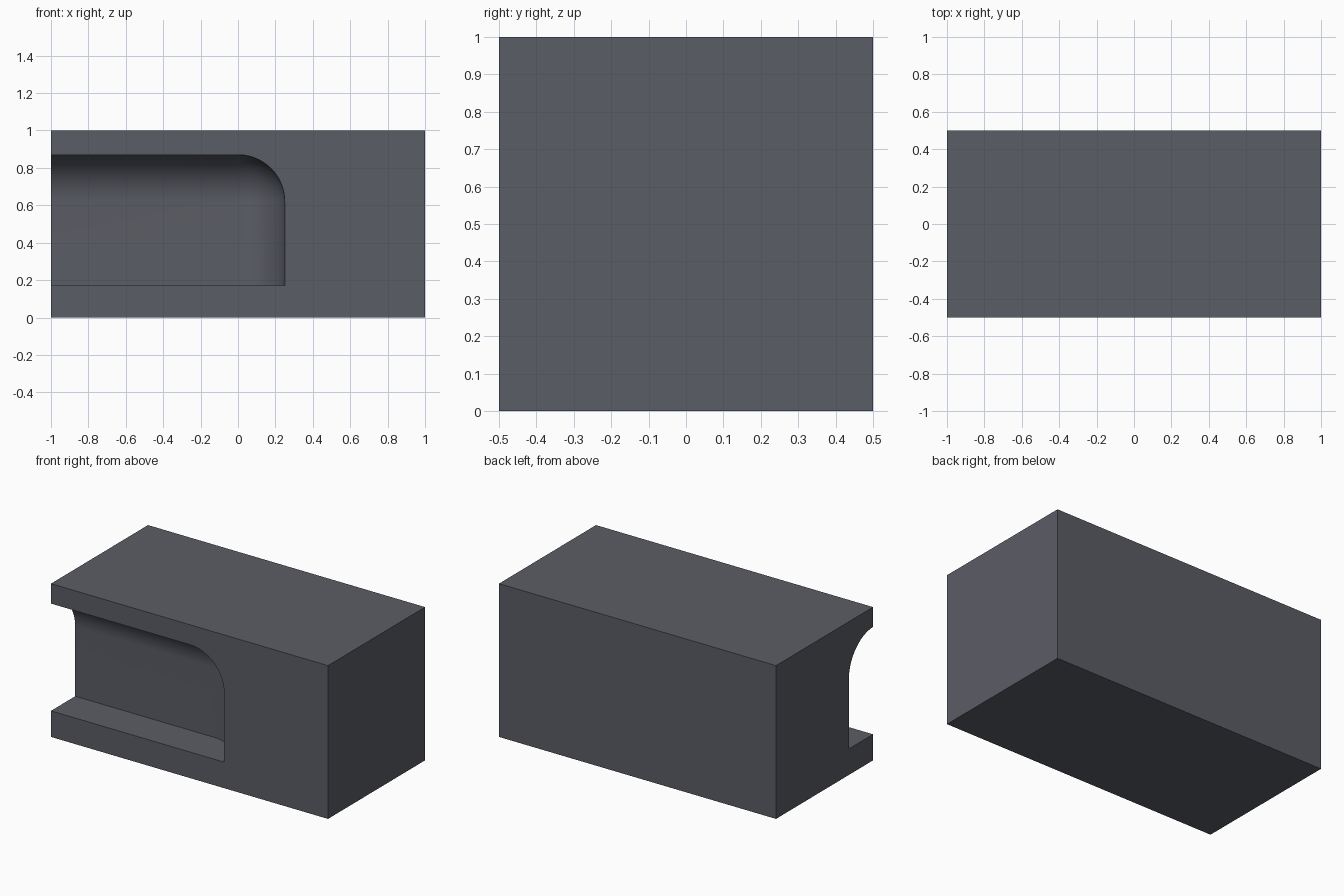
import bpy, bmesh, math
from mathutils import Vector

if "Cube" in bpy.data.objects:
    bpy.data.objects.remove(bpy.data.objects["Cube"])

R = 0.25            # cove radius and niche depth
CZ = 0.62           # height where the cove begins
FLOOR = 0.17        # niche floor
N = 20              # segments per quarter turn

grey = bpy.data.materials.new("slate grey")
grey.diffuse_color = (0.105, 0.110, 0.132, 1)
grey.use_nodes = True
grey.node_tree.nodes["Principled BSDF"].inputs["Base Color"].default_value = grey.diffuse_color


def make_object(name, bm):
    mesh = bpy.data.meshes.new(name)
    bm.to_mesh(mesh)
    bm.free()
    obj = bpy.data.objects.new(name, mesh)
    bpy.context.collection.objects.link(obj)
    mesh.materials.append(grey)
    return obj


# main block
bm = bmesh.new()
bmesh.ops.create_cube(bm, size=1)
bmesh.ops.scale(bm, vec=(2, 1, 1), verts=bm.verts)
bmesh.ops.translate(bm, vec=(0, 0, 0.5), verts=bm.verts)
block = make_object("block", bm)

# niche cutter: ball corner stretched to the open left end and down to the floor
points = set()
for i in range(2 * N + 1):
    a = math.pi * i / (2 * N)               # sweep from back to front
    y, r = -0.5 + R * math.cos(a), R * math.sin(a)
    for j in range(N + 1):
        b = math.pi / 2 * j / N             # sweep from right to top
        x, z = r * math.cos(b), CZ + r * math.sin(b)
        copies = [(x, y, z)]
        if j == 0:
            copies += [(x, y, FLOOR), (-1.2, y, FLOOR)]
        if j == N:
            copies += [(-1.2, y, z)]
        points.update(tuple(round(c, 6) for c in p) for p in copies)
bm = bmesh.new()
for p in sorted(points):
    bm.verts.new(Vector(p))
hull = bmesh.ops.convex_hull(bm, input=bm.verts)
loose = [v for v in bm.verts if not v.link_faces]
bmesh.ops.delete(bm, geom=loose, context='VERTS')
bmesh.ops.dissolve_limit(bm, angle_limit=0.002, verts=bm.verts, edges=bm.edges)
bmesh.ops.recalc_face_normals(bm, faces=bm.faces)
cutter = make_object("niche_cutter", bm)
cutter.hide_render = True

# carve the niche into the front
cut = block.modifiers.new("niche", 'BOOLEAN')
cut.operation = 'DIFFERENCE'
cut.solver = 'EXACT'
cut.object = cutter
bpy.context.view_layer.objects.active = block
block.select_set(True)
bpy.ops.object.modifier_apply(modifier=cut.name)
bpy.data.objects.remove(cutter)
bpy.ops.object.shade_smooth_by_angle(angle=math.radians(30))
